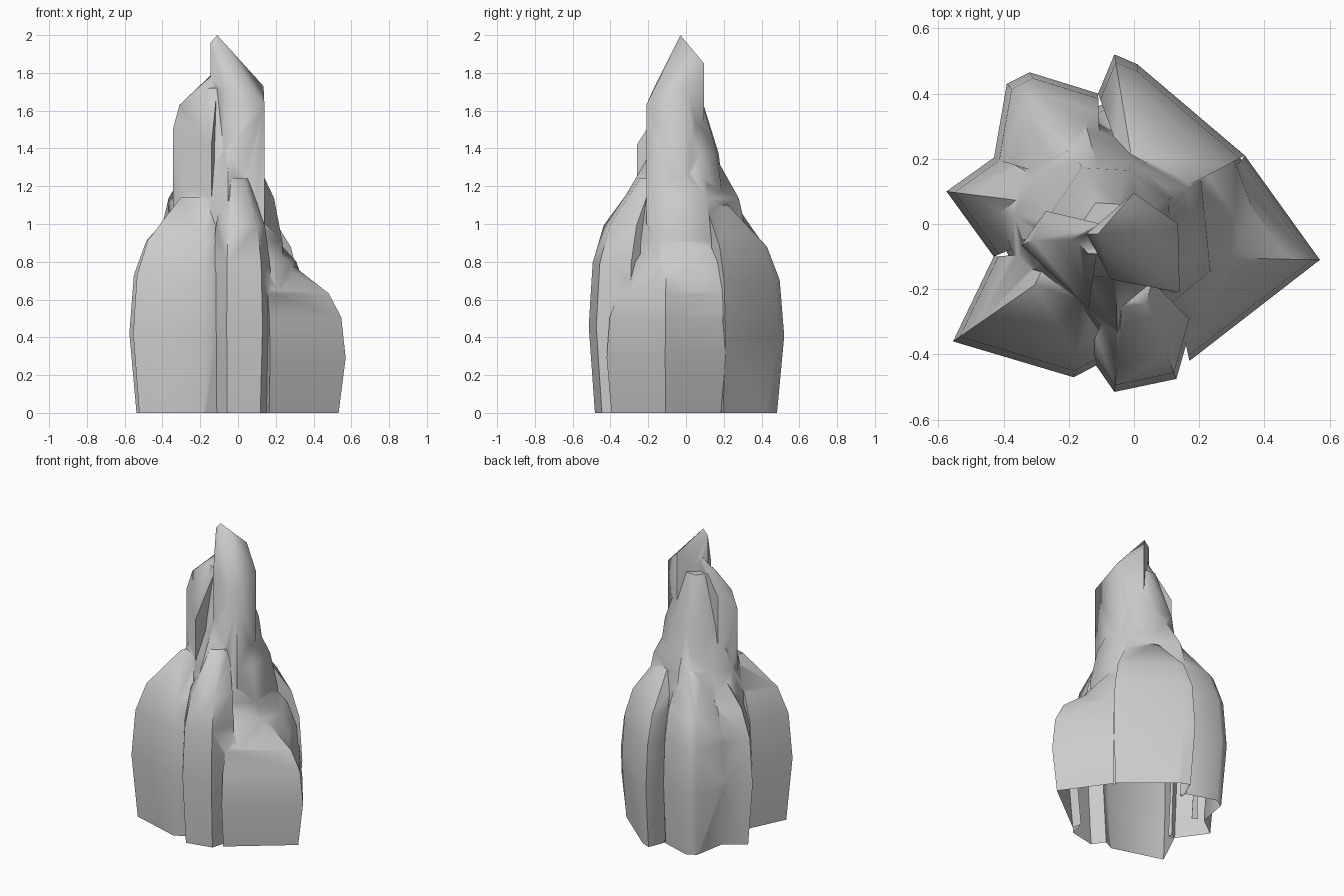
import bpy, bmesh, math
from mathutils import Vector

if "Cube" in bpy.data.objects:
    bpy.data.objects.remove(bpy.data.objects["Cube"])

# Shared boulder profile: fraction of height, fraction of outline
PROFILE = [(-.05, .91), (.37, 1), (.64, .95), (.8, .81), (1, .38)]


def hull(name, points):
    """Faceted rock chunk wrapped around a point cloud."""
    bm = bmesh.new()
    for p in points:
        bm.verts.new(p)
    bmesh.ops.convex_hull(bm, input=bm.verts[:])
    bmesh.ops.delete(bm, geom=[v for v in bm.verts if not v.link_faces], context='VERTS')
    bmesh.ops.recalc_face_normals(bm, faces=bm.faces[:])
    mesh = bpy.data.meshes.new(name)
    bm.to_mesh(mesh)
    bm.free()
    ob = bpy.data.objects.new(name, mesh)
    bpy.context.collection.objects.link(ob)
    return ob


def boulder(name, height, centre, *outline):
    """Outline scaled about its centre along the shared profile."""
    c = Vector(centre)
    rings = []
    for t, s in PROFILE:
        for p in (*outline, centre):
            q = c + (Vector(p) - c) * s
            rings.append((q.x, q.y, t * height))
    return hull(name, rings)


def crystal(name, *tops):
    """Upright column whose corners end at their own heights."""
    return hull(name, [(x, y, h) for x, y, z in tops for h in (1, z)])


# Central core and upper body
core = boulder("rock_spire", 1.42, (-.06, -.02), (-.44, .04), (-.34, .2), (-.16, .35),
               (.22, .14), (.25, -.15), (-.05, -.4), (-.36, -.16))
footing = [(.39 * math.cos(k * math.pi / 6 + .1), .39 * math.sin(k * math.pi / 6 + .1))
           for k in range(12)]
parts = [
    boulder("footing", 1, (-.03, 0), *footing),
    boulder("upper_body", 1.72, (-.08, -.03), (-.36, -.05), (-.18, .22), (0, .21),
            (.15, .1), (.14, -.2), (-.24, -.19)),
    # Base lobes around the core
    boulder("front_left_lobe", 1.14, (-.15, -.08), (-.555, -.36), (-.185, -.47),
            (-.09, -.42), (-.43, -.1)),
    boulder("front_lobe", 1.24, (-.02, -.1), (-.14, -.4), (-.06, -.515), (.13, -.475), (.18, -.3)),
    boulder("right_lobe", .79, (.1, -.1), (.17, -.42), (.57, -.11), (.34, .21)),
    boulder("back_lobe", 1.1, (.02, .04), (.34, .21), (.01, .49), (-.06, .52), (-.11, .4)),
    boulder("back_left_lobe", 1.14, (-.1, .1), (-.11, .4), (-.32, .465), (-.39, .43), (-.43, .2)),
    boulder("left_lobe", 1.14, (-.1, .04), (-.575, .1), (-.42, .21), (-.43, -.1)),
    # Twin summits
    crystal("side_summit", (-.345, -.065, 1.5), (-.31, -.05, 1.63), (-.27, .04, 1.6),
            (-.1, 0, 1.83), (-.14, -.26, 1.42), (-.2, -.05, 1.72)),
    crystal("main_summit", (-.11, -.03, 2), (-.145, -.03, 1.96), (0, .095, 1.85),
            (.135, 0, 1.73), (.14, -.21, 1.63), (-.07, -.17, 1.72)),
]

# Fuse all chunks into one shell
bpy.context.view_layer.objects.active = core
for part in parts:
    mod = core.modifiers.new("fuse", 'BOOLEAN')
    mod.operation = 'UNION'
    mod.solver = 'EXACT'
    mod.object = part
    bpy.ops.object.modifier_apply(modifier=mod.name)
for part in parts:
    bpy.data.objects.remove(part)

# Trim at ground level and leave the underside open
bm = bmesh.new()
bm.from_mesh(core.data)
bmesh.ops.bisect_plane(bm, geom=bm.verts[:] + bm.edges[:] + bm.faces[:],
                       plane_co=(0, 0, 0), plane_no=(0, 0, 1), clear_inner=True)
bmesh.ops.remove_doubles(bm, verts=bm.verts[:], dist=.004)
bm.to_mesh(core.data)
bm.free()

# Soft facets with sharp seams
core.select_set(True)
bpy.ops.object.shade_smooth_by_angle(angle=math.radians(60))
